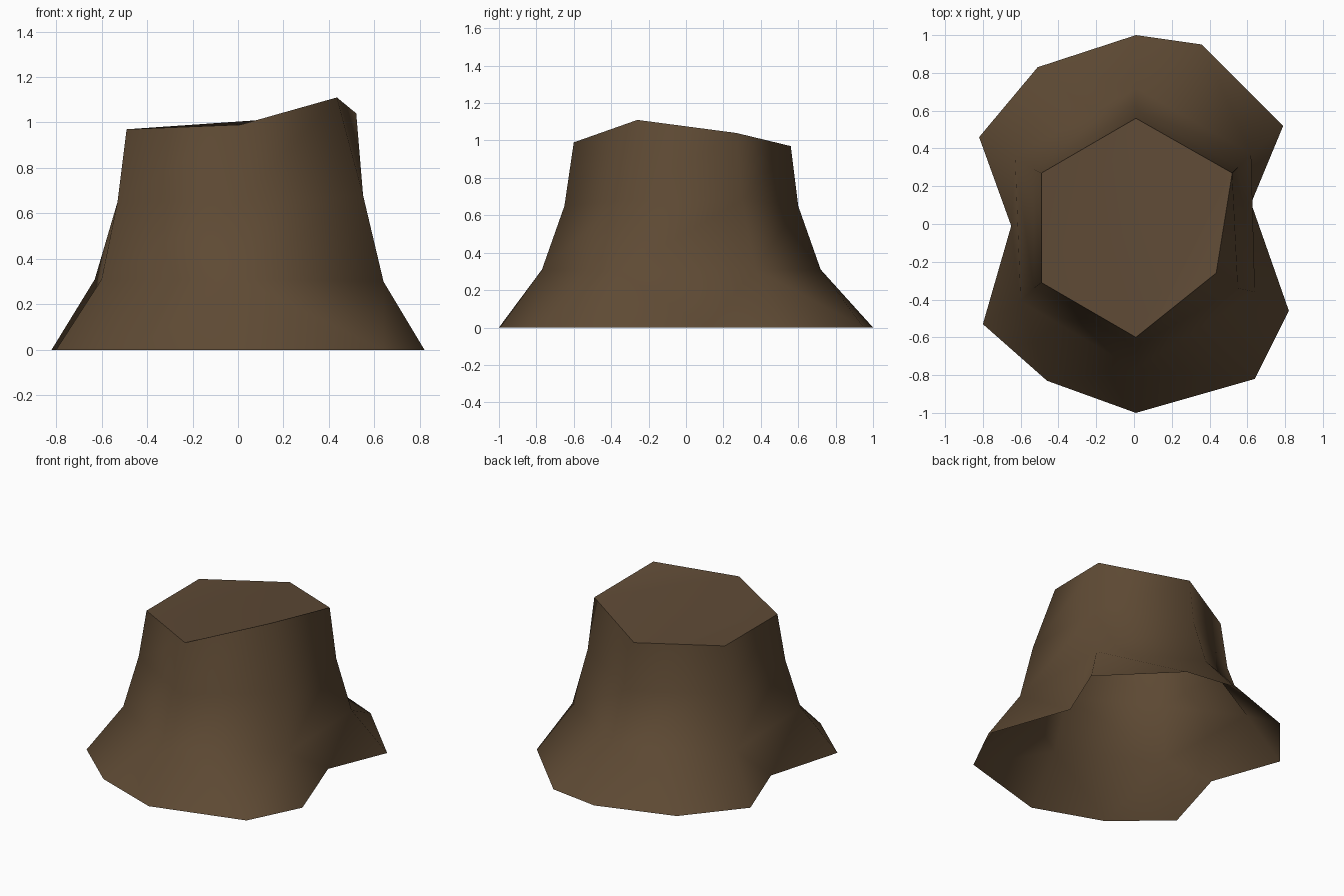
import bpy, bmesh

if "Cube" in bpy.data.objects:
    bpy.data.objects.remove(bpy.data.objects["Cube"])


def material(name, rgb):
    m = bpy.data.materials.new(name)
    m.diffuse_color = (*rgb, 1.0)
    m.use_nodes = True
    m.node_tree.nodes["Principled BSDF"].inputs["Base Color"].default_value = m.diffuse_color
    return m


bark = material("bark brown", (0.112, 0.068, 0.034))
cut_wood = material("cut wood brown", (0.112, 0.068, 0.036))

# Hexagonal trunk rings, clockwise from the back
top = [(0.01, 0.56, 0.97), (0.52, 0.27, 1.04), (0.435, -0.26, 1.11),
       (0.01, -0.60, 0.99), (-0.49, -0.31, 0.97), (-0.49, 0.27, 0.97)]
middle = [(0.01, 0.60, 0.65), (0.55, 0.30, 0.68), (0.55, -0.34, 0.68),
          (0.01, -0.65, 0.65), (-0.53, -0.34, 0.65), (-0.53, 0.29, 0.65)]
lower = [(0.01, 0.72, 0.31), (0.62, 0.37, 0.31), (0.64, -0.36, 0.30),
         (0.01, -0.77, 0.31), (-0.60, -0.41, 0.31), (-0.63, 0.36, 0.31)]
# Flared root outline: a corner and an in-between point per side
roots = [(0.01, 1.0), (0.36, 0.95), (0.79, 0.52), (0.62, 0.11),
         (0.82, -0.46), (0.64, -0.82), (0.01, -1.0), (-0.46, -0.83),
         (-0.80, -0.53), (-0.65, -0.01), (-0.82, 0.46), (-0.51, 0.83)]


def make_object(name, bm, mat, smooth):
    bmesh.ops.recalc_face_normals(bm, faces=bm.faces)
    for f in bm.faces:
        f.smooth = smooth
    me = bpy.data.meshes.new(name)
    bm.to_mesh(me)
    bm.free()
    me.materials.append(mat)
    ob = bpy.data.objects.new(name, me)
    bpy.context.collection.objects.link(ob)
    return ob


# Trunk wall, open underneath
bm = bmesh.new()
rings = [[bm.verts.new(p) for p in ring] for ring in (top, middle, lower)]
base = [bm.verts.new((x, y, 0)) for x, y in roots]
for i in range(6):
    j = (i + 1) % 6
    for up, down in zip(rings, rings[1:]):
        bm.faces.new((up[i], up[j], down[j], down[i]))
    a, b = rings[2][i], rings[2][j]
    c0, mid, c1 = base[2 * i], base[2 * i + 1], base[2 * j]
    for tri in ((a, mid, c0), (a, b, mid), (b, c1, mid)):
        bm.faces.new(tri)
make_object("stump_trunk", bm, bark, True)

# Uneven sawn top
bm = bmesh.new()
v = [bm.verts.new(p) for p in top]
for tri in ((3, 2, 1), (3, 1, 4), (4, 1, 0), (4, 0, 5)):
    bm.faces.new([v[k] for k in tri])
bmesh.ops.recalc_face_normals(bm, faces=bm.faces)
if sum(f.normal.z for f in bm.faces) < 0:
    bmesh.ops.reverse_faces(bm, faces=bm.faces)
make_object("stump_cut_top", bm, cut_wood, True)
